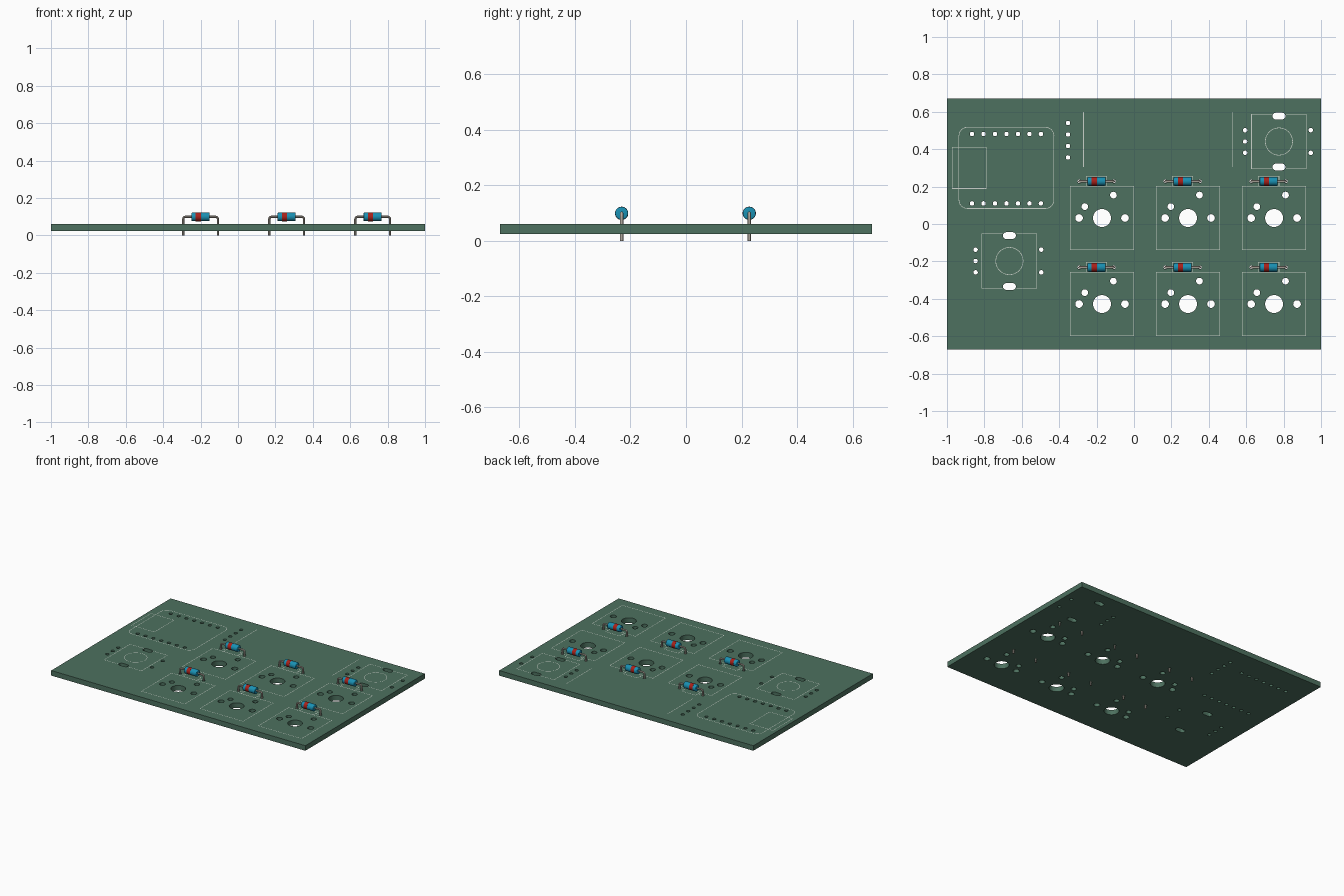
import bpy, bmesh
from math import pi, cos, sin

if "Cube" in bpy.data.objects:
    bpy.data.objects.remove(bpy.data.objects["Cube"])

BOTTOM, TOP = 0.024, 0.06          # board faces
PITCH = 0.46                       # key spacing
DIODE_Z, DIODE_R, LEAD_HALF = 0.099, 0.0235, 0.0925
KEYS = [(-0.171 + PITCH * i, y) for y in (0.032, -0.428) for i in range(3)]
DIODES = [(x - 0.029, y + 0.196) for x, y in KEYS]
ENCODERS = [(0.775, 0.441), (-0.666, -0.198)]


def material(name, rgb):
    m = bpy.data.materials.new(name)
    m.diffuse_color = (*rgb, 1)
    m.use_nodes = True
    m.node_tree.nodes["Principled BSDF"].inputs["Base Color"].default_value = m.diffuse_color
    return m


GREEN = material("board_green", (0.075, 0.165, 0.115))
SILK = material("print_white", (0.6, 0.65, 0.6))
BLUE = material("diode_blue", (0.01, 0.28, 0.45))
RED = material("band_red", (0.4, 0.015, 0.01))
METAL = material("lead_metal", (0.42, 0.38, 0.33))


def add_object(name, mesh, mat, smooth=True):
    ob = bpy.data.objects.new(name, mesh)
    bpy.context.collection.objects.link(ob)
    mesh.materials.clear()
    mesh.materials.append(mat)
    if smooth:
        bpy.ops.object.select_all(action='DESELECT')
        ob.select_set(True)
        bpy.context.view_layer.objects.active = ob
        bpy.ops.object.shade_smooth_by_angle(angle=pi / 5)
    return ob


def curve_mesh(loops, dims, cyclic, **settings):
    """Turn point loops into a filled or bevelled curve and return its mesh."""
    cu = bpy.data.curves.new("tmp", 'CURVE')
    cu.dimensions = dims
    for key, value in settings.items():
        setattr(cu, key, value)
    for pts in loops:
        s = cu.splines.new('POLY')
        s.points.add(len(pts) - 1)
        for p, co in zip(s.points, pts):
            p.co = (*co, 1) if len(co) == 3 else (*co, 0, 1)
        s.use_cyclic_u = cyclic
    tmp = bpy.data.objects.new("tmp", cu)
    bpy.context.collection.objects.link(tmp)
    dg = bpy.context.evaluated_depsgraph_get()
    me = bpy.data.meshes.new_from_object(tmp.evaluated_get(dg))
    bpy.data.objects.remove(tmp)
    bm = bmesh.new()
    bm.from_mesh(me)
    bmesh.ops.remove_doubles(bm, verts=bm.verts, dist=1e-5)
    bmesh.ops.recalc_face_normals(bm, faces=bm.faces)
    bm.to_mesh(me)
    bm.free()
    return me


def rounded(x, y, hx, hy, r, n=6):
    """Rounded rectangle loop; a circle when hx = hy = r, a slot when hy = r."""
    pts = []
    for k, (sx, sy) in enumerate(((1, 1), (-1, 1), (-1, -1), (1, -1))):
        for i in range(n + 1):
            a = (k + i / n) * pi / 2
            p = (x + sx * (hx - r) + r * cos(a), y + sy * (hy - r) + r * sin(a))
            if not pts or abs(p[0] - pts[-1][0]) + abs(p[1] - pts[-1][1]) > 1e-5:
                pts.append(p)
    if abs(pts[0][0] - pts[-1][0]) + abs(pts[0][1] - pts[-1][1]) < 1e-5:
        pts.pop()
    return pts


def circle(x, y, r, n=5):
    return rounded(x, y, r, r, r, n)


def box_loop(x, y, hx, hy):
    return [(x - hx, y - hy), (x + hx, y - hy), (x + hx, y + hy), (x - hx, y + hy)]


# Circuit board outline and every drilled hole
loops = [box_loop(0, 0, 1, 0.671)]
for x, y in KEYS:
    loops.append(circle(x, y, 0.048, 10))
    loops += [circle(x + s * 0.1227, y, 0.0205) for s in (-1, 1)]
    loops += [circle(x + 0.061, y + 0.1227, 0.018), circle(x - 0.092, y + 0.061, 0.018)]
for x, y in DIODES:
    loops += [circle(x + s * LEAD_HALF, y, 0.0095, 4) for s in (-1, 1)]
for x, y in ENCODERS:
    loops += [circle(x - 0.181, y + k * 0.0605, 0.012) for k in (-1, 0, 1)]
    loops += [circle(x + 0.17, y + k * 0.0605, 0.012) for k in (-1, 1)]
    loops += [rounded(x, y + k * 0.136, 0.035, 0.018, 0.018) for k in (-1, 1)]
loops += [circle(-0.866 + 0.0614 * i, y, 0.012) for i in range(7) for y in (0.481, 0.11)]
loops += [circle(-0.353, 0.54 - 0.0614 * i, 0.012) for i in range(4)]
me = curve_mesh(loops, '2D', True, fill_mode='BOTH', extrude=(TOP - BOTTOM) / 2)
board = add_object("circuit_board", me, GREEN)
board.location.z = (TOP + BOTTOM) / 2

# Printed outlines, thin strips just above the board
silk = bmesh.new()


def line(pts, closed=False, w=0.0016):
    ends = list(zip(pts, pts[1:] + pts[:1]))
    for (ax, ay), (bx, by) in ends if closed else ends[:-1]:
        d = ((bx - ax) ** 2 + (by - ay) ** 2) ** 0.5
        tx, ty = (bx - ax) / d * w, (by - ay) / d * w
        quad = ((ax - tx + ty, ay - ty - tx), (bx + tx + ty, by + ty - tx),
                (bx + tx - ty, by + ty + tx), (ax - tx - ty, ay - ty + tx))
        silk.faces.new([silk.verts.new((*q, TOP + 0.0008)) for q in quad])


for x, y in KEYS:
    line(box_loop(x, y, 0.17, 0.17), True)
for x, y in DIODES:
    line(box_loop(x, y, 0.055, 0.027), True)
    for s in (-1, 1):
        line([(x + s * 0.055, y), (x + s * 0.078, y)])
for x, y in ENCODERS:
    line(circle(x, y, 0.073, 8), True)
    for s in (-1, 1):
        line([(x + s * 0.04, y - 0.145), (x + s * 0.147, y - 0.145),
              (x + s * 0.147, y + 0.145), (x + s * 0.04, y + 0.145)])
line(rounded(-0.682, 0.3, 0.254, 0.217, 0.045), True)
line(box_loop(-0.881, 0.3, 0.09, 0.11), True)
for x in (-0.27, 0.529):
    line([(x, 0.307), (x, 0.596)])
me = bpy.data.meshes.new("printed_outlines")
silk.to_mesh(me)
silk.free()
add_object("printed_outlines", me, SILK, False)


def lathe_x(profile, n=32):
    """Revolve (x, radius) points around the x axis with closed ends."""
    bm = bmesh.new()
    rings = [[bm.verts.new((x, r * cos(2 * pi * i / n), r * sin(2 * pi * i / n)))
              for i in range(n)] for x, r in profile]
    for a, b in zip(rings, rings[1:]):
        for i in range(n):
            bm.faces.new((a[i], a[(i + 1) % n], b[(i + 1) % n], b[i]))
    bm.faces.new(rings[0])
    bm.faces.new(rings[-1])
    bmesh.ops.recalc_face_normals(bm, faces=bm.faces)
    me = bpy.data.meshes.new("lathe")
    bm.to_mesh(me)
    bm.free()
    return me


# Diode glass body, cathode band and bent wire leads
half, e = 0.0485, 0.005
edge = [(half - e + e * sin(a), DIODE_R - e + e * cos(a)) for a in (0, pi / 6, pi / 3, pi / 2)]
body_mesh = lathe_x([(-x, r) for x, r in reversed(edge)] + edge)
band_mesh = lathe_x([(-0.026, DIODE_R + 0.0004), (0.001, DIODE_R + 0.0004)])
bend = 0.012
lead_path = [(half - 0.005, 0, 0)]
lead_path += [(LEAD_HALF - bend + bend * sin(a * pi / 12), 0, -bend + bend * cos(a * pi / 12))
              for a in range(7)]
lead_path.append((LEAD_HALF, 0, -DIODE_Z))
paths = [lead_path, [(-x, y, z) for x, y, z in lead_path]]
lead_mesh = curve_mesh(paths, '3D', False, bevel_depth=0.0063, bevel_resolution=3,
                       use_fill_caps=True)
for i, (x, y) in enumerate(DIODES, 1):
    for part, mesh, mat in (("body", body_mesh, BLUE), ("band", band_mesh, RED),
                            ("leads", lead_mesh, METAL)):
        ob = add_object(f"diode_{part}_{i}", mesh, mat, i == 1)
        ob.location = (x, y, DIODE_Z)
